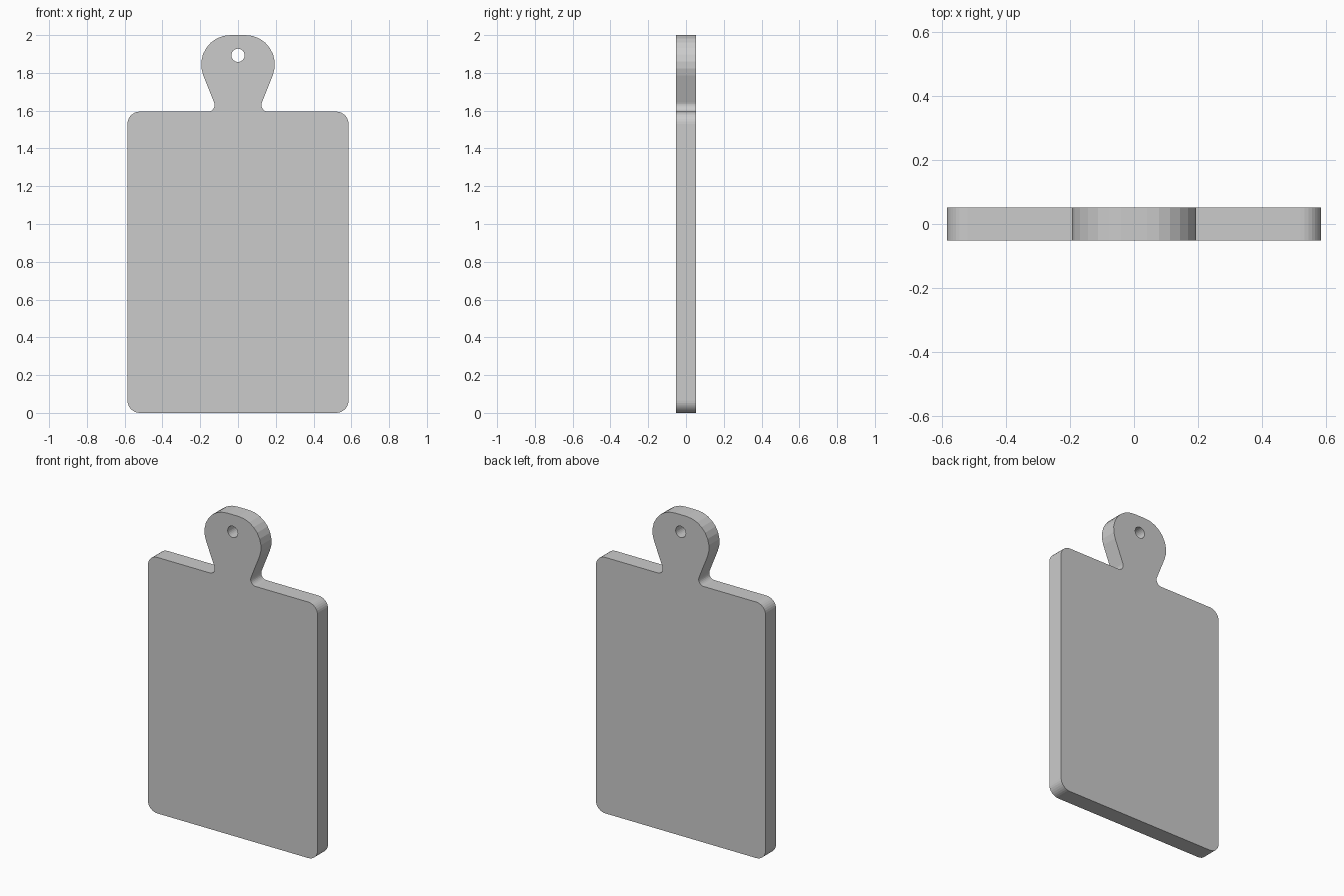
import bpy, bmesh
from math import cos, sin, tan, pi
from mathutils import Vector

if "Cube" in bpy.data.objects:
    bpy.data.objects.remove(bpy.data.objects["Cube"])

HALF_T = 0.052      # half thickness
SEGS = 8            # facets per rounded corner


def fillet(prev, corner, nxt, r):
    """Points of an arc of radius r rounding a corner."""
    c = Vector(corner)
    a = (Vector(prev) - c).normalized()
    b = (Vector(nxt) - c).normalized()
    half = a.angle(b) / 2
    centre = c + (a + b).normalized() * (r / sin(half))
    start = c + a * (r / tan(half)) - centre
    # orthonormal arc frame: start direction, and the travel direction at the start
    u, v = start.normalized(), -a
    sweep = pi - 2 * half
    return [centre + r * (u * cos(sweep * i / SEGS) + v * sin(sweep * i / SEGS))
            for i in range(SEGS + 1)]


def rounded_outline(corners):
    n = len(corners)
    pts = []
    for i, (x, z, r) in enumerate(corners):
        pts += fillet(corners[i - 1][:2], (x, z), corners[(i + 1) % n][:2], r)
    return pts


def prism(name, pts, half):
    """Extrude an x-z outline along y."""
    bm = bmesh.new()
    face = bm.faces.new([bm.verts.new((p[0], -half, p[1])) for p in pts])
    ext = bmesh.ops.extrude_face_region(bm, geom=[face], use_keep_orig=True)
    moved = [g for g in ext["geom"] if isinstance(g, bmesh.types.BMVert)]
    bmesh.ops.translate(bm, vec=(0, 2 * half, 0), verts=moved)
    bmesh.ops.recalc_face_normals(bm, faces=bm.faces)
    mesh = bpy.data.meshes.new(name)
    bm.to_mesh(mesh)
    bm.free()
    obj = bpy.data.objects.new(name, mesh)
    bpy.context.collection.objects.link(obj)
    return obj


# Board with flared handle: right-hand corners (x, z, radius), mirrored to the left
right = [(0.585, 0.0, 0.065), (0.585, 1.595, 0.065),
         (0.107, 1.595, 0.035), (0.269, 2.0, 0.155)]
left = [(-x, z, r) for x, z, r in reversed(right)]
board = prism("cutting_board", rounded_outline(right + left), HALF_T)

# Hanging hole
ring = [(0.035 * cos(2 * pi * i / 24), 1.893 + 0.035 * sin(2 * pi * i / 24))
        for i in range(24)]
cutter = prism("hole_cutter", ring, 0.2)
cutter.hide_render = True
cutter.display_type = 'WIRE'
mod = board.modifiers.new("hanging_hole", 'BOOLEAN')
mod.operation = 'DIFFERENCE'
mod.solver = 'EXACT'
mod.object = cutter
